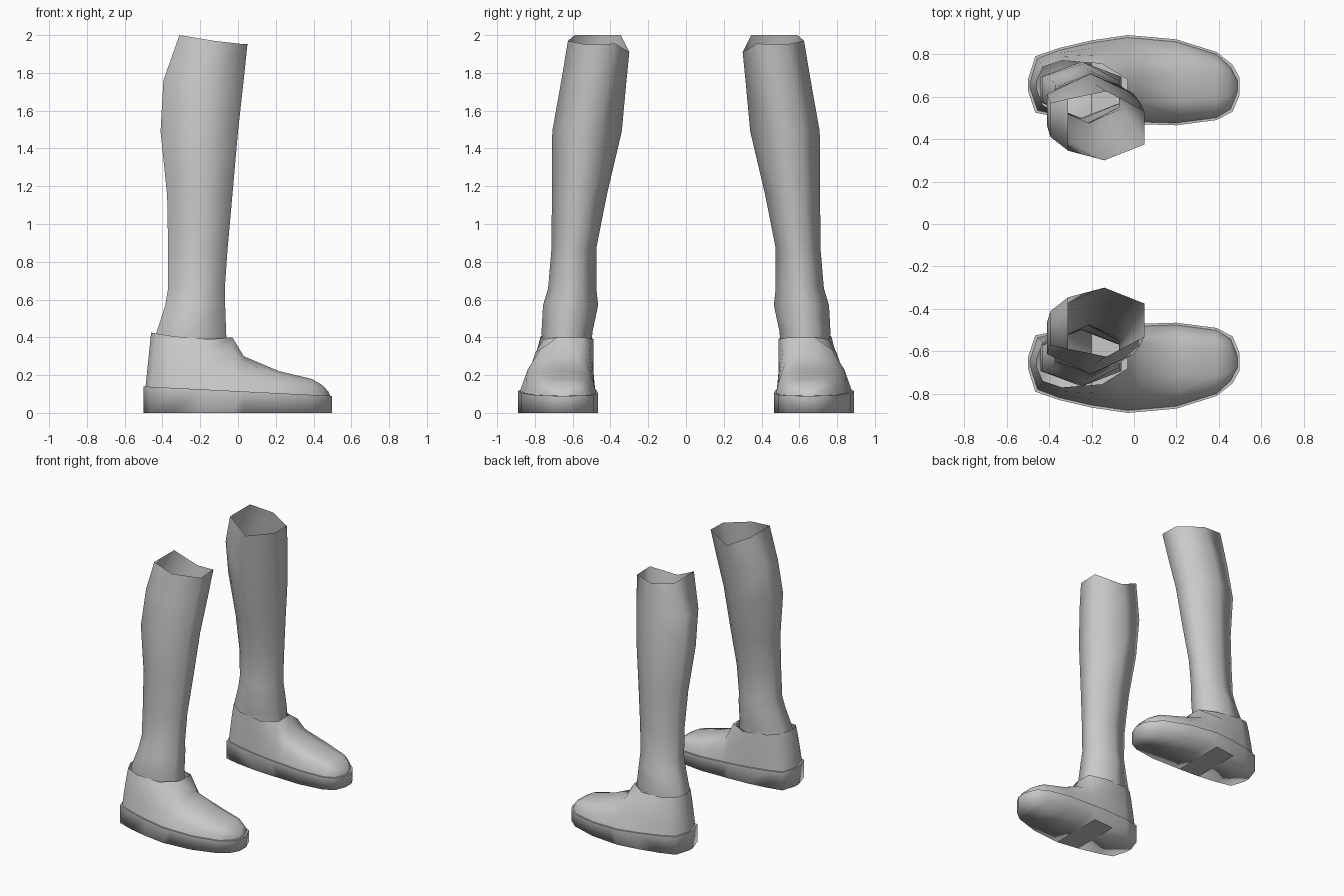
import bpy, bmesh

if "Cube" in bpy.data.objects:
    bpy.data.objects.remove(bpy.data.objects["Cube"])

grey = bpy.data.materials.new("light grey")
grey.diffuse_color = (0.58, 0.58, 0.58, 1)
grey.use_nodes = True
grey.node_tree.nodes["Principled BSDF"].inputs["Base Color"].default_value = grey.diffuse_color


def make(name, build):
    """Build one part on the +y side, smooth it and mirror it across y = 0."""
    bm = bmesh.new()
    build(bm)
    bmesh.ops.remove_doubles(bm, verts=bm.verts, dist=0.0005)
    bmesh.ops.recalc_face_normals(bm, faces=bm.faces)
    mesh = bpy.data.meshes.new(name)
    bm.to_mesh(mesh)
    bm.free()
    mesh.materials.append(grey)
    ob = bpy.data.objects.new(name, mesh)
    bpy.context.collection.objects.link(ob)
    mod = ob.modifiers.new("mirror", 'MIRROR')
    mod.use_axis = (False, True, False)
    mod.use_mirror_merge = False
    return ob


def loft(bm, rows, closed=False, smooth=True):
    """Skin quads between successive rows of points."""
    grid = [[bm.verts.new(p) for p in row] for row in rows]
    for a, b in zip(grid, grid[1:]):
        n = len(a)
        for i in range(n if closed else n - 1):
            j = (i + 1) % n
            bm.faces.new((a[i], a[j], b[j], b[i])).smooth = smooth


def sole_top(x):
    return 0.115 - 0.05 * x


# Shoe stations from toe to heel:
# x, inner y, outer y, crest x, crest inner y, crest outer y, crest z, bulge
STATIONS = [
    (0.488, 0.62, 0.68, 0.480, 0.63, 0.67, 0.11, 0.5),
    (0.455, 0.54, 0.74, 0.450, 0.60, 0.70, 0.145, 1.0),
    (0.390, 0.50, 0.80, 0.390, 0.59, 0.71, 0.18, 1.0),
    (0.200, 0.475, 0.86, 0.220, 0.58, 0.71, 0.22, 1.0),
    (0.030, 0.48, 0.875, 0.030, 0.57, 0.69, 0.30, 0.8),
    (-0.030, 0.48, 0.88, -0.030, 0.54, 0.68, 0.40, 0.6),
    (-0.200, 0.49, 0.855, -0.150, 0.49, 0.755, 0.39, 0.4),
    (-0.350, 0.51, 0.82, -0.340, 0.51, 0.77, 0.405, 0.3),
    (-0.455, 0.535, 0.78, -0.430, 0.56, 0.74, 0.42, 0.2),
    (-0.490, 0.64, 0.67, -0.460, 0.64, 0.67, 0.425, 0.0),
]
FRONT = 6   # stations closed over the instep; the rest end at the collar


def column(st, outer):
    """Wall points from the sole edge up to the crest or collar."""
    x, yi, yo, cx, ci, co, cz, b = st
    y, cy = (yo, co) if outer else (yi, ci)
    z = sole_top(x) - 0.005
    pts = []
    for t, ty, tz in ((0, 0, 0), (0.33, 0.12, 0.45), (0.67, 0.45, 0.85), (1, 1, 1)):
        fy = t + (ty - t) * b
        fz = t + (tz - t) * b
        pts.append((x + (cx - x) * t, y + (cy - y) * fy, z + (cz - z) * fz))
    return pts


def shoe_upper(bm):
    inner = [column(s, False) for s in STATIONS]
    outer = [column(s, True) for s in STATIONS]
    # forefoot arches
    loft(bm, [inner[i] + outer[i][::-1] for i in range(FRONT)])
    # rounded toe end
    loft(bm, [inner[0], outer[0]])
    # side walls around the heel
    loft(bm, inner[FRONT - 1:] + outer[FRONT - 1:][::-1])


def shoe_sole(bm):
    def edge(s, outer, grow):
        x, y = s[0], s[2] if outer else s[1]
        return (x + grow * (1 if x > 0.4 else -1 if x < -0.4 else 0),
                y + grow * (1 if outer else -1))

    def outline(grow):
        return ([edge(s, False, grow) for s in STATIONS]
                + [edge(s, True, grow) for s in STATIONS][::-1])

    wide, narrow = outline(0.01), outline(-0.004)
    # side band, with a thin lip under the upper
    bottom = [(x, y, 0) for x, y in wide]
    top = [(x, y, sole_top(x)) for x, y in wide]
    lip = [(x, y, sole_top(x)) for x, y in narrow]
    loft(bm, [bottom, top], closed=True)
    loft(bm, [top, lip], closed=True, smooth=False)
    # underside, one panel per station, with a flat arch panel
    n = len(STATIONS)
    for i in range(n - 1):
        a, b = bottom[i], bottom[i + 1]
        c, d = bottom[2 * n - 2 - i], bottom[2 * n - 1 - i]
        flat = i == FRONT - 1
        bm.faces.new([bm.verts.new(p) for p in (a, b, c, d)]).smooth = not flat


# Leg rings: z, back x, front x, inner y, outer y, start and end of flat sides
RINGS = [
    (0.36, -0.44, -0.06, 0.50, 0.76, 0.28, 0.74),
    (0.43, -0.43, -0.063, 0.495, 0.765, 0.28, 0.74),
    (0.57, -0.385, -0.068, 0.465, 0.757, 0.30, 0.72),
    (0.66, -0.37, -0.07, 0.475, 0.73, 0.30, 0.72),
    (0.87, -0.37, -0.055, 0.475, 0.712, 0.30, 0.72),
    (1.15, -0.375, -0.03, 0.42, 0.71, 0.30, 0.72),
    (1.49, -0.41, 0.0, 0.34, 0.708, 0.34, 0.74),
    (1.76, -0.395, 0.03, 0.315, 0.66, 0.28, 0.74),
]


def leg(bm):
    rows = []
    for z, xb, xf, yi, yo, f0, f1 in RINGS:
        w = yo - yi
        xm = xb + (xf - xb) * 0.5
        rows.append([(xb, yi + f0 * w, z), (xb, yi + f1 * w, z), (xm, yo, z),
                     (xf, yi + f1 * w, z), (xf, yi + f0 * w, z), (xm, yi, z)])
    # slanted open rim
    rows.append([(-0.31, 0.345, 2.0), (-0.31, 0.59, 2.0), (-0.13, 0.625, 1.97),
                 (0.05, 0.53, 1.95), (0.05, 0.375, 1.955), (-0.14, 0.30, 1.91)])
    loft(bm, rows, closed=True)


make("shoe_uppers", shoe_upper)
make("shoe_soles", shoe_sole)
make("lower_legs", leg)
